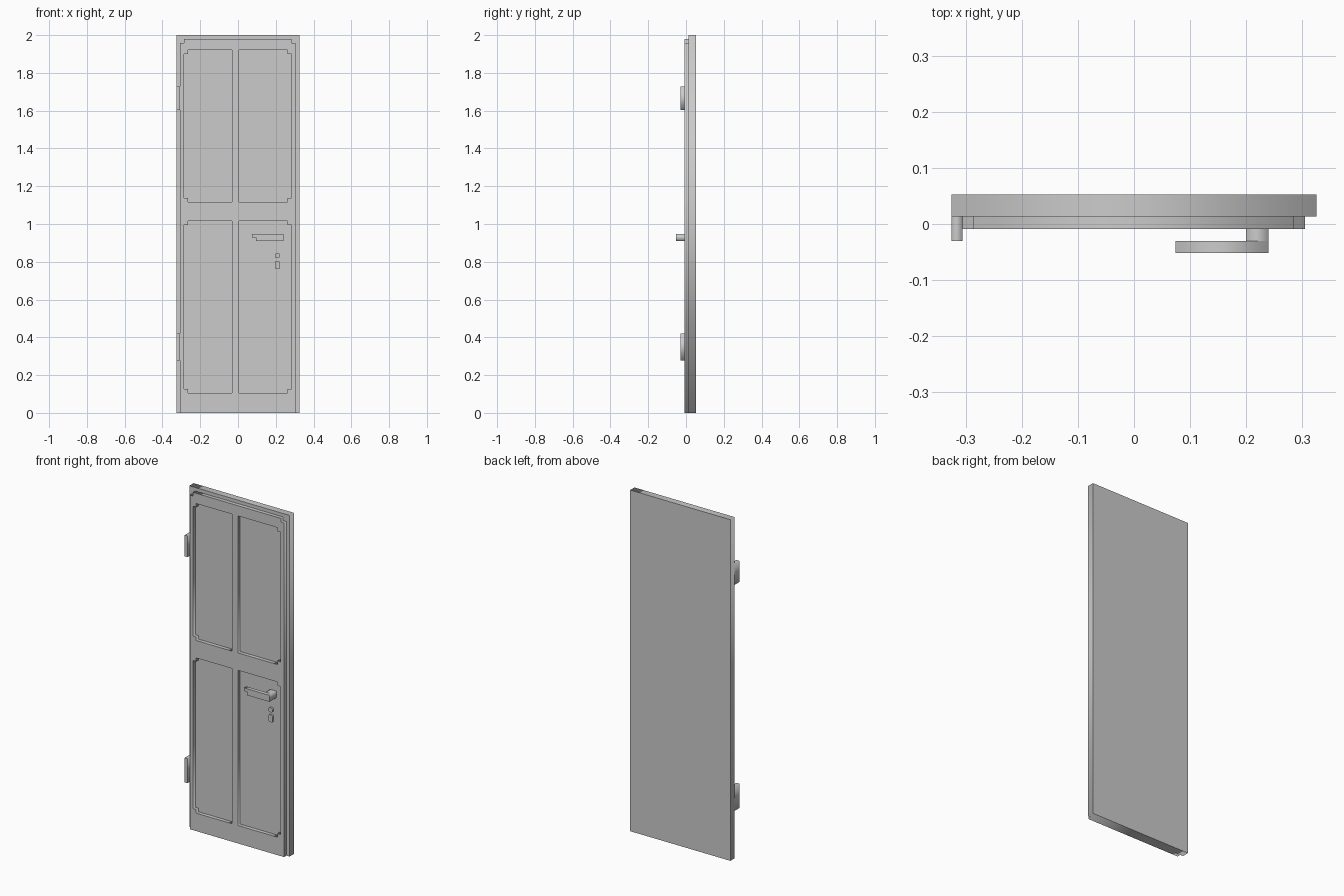
import bpy

if "Cube" in bpy.data.objects:
    bpy.data.objects.remove(bpy.data.objects["Cube"])

N = 0.021                                   # size of the stepped corners
BACK, MID, FRONT = 0.053, 0.013, -0.009     # depth of slab back, panel face, frame face


def plate(name, outlines, y0, y1):
    """Extrude closed x/z outlines between two depths; inner outlines become holes."""
    cu = bpy.data.curves.new(name, 'CURVE')
    cu.dimensions = '2D'
    cu.fill_mode = 'BOTH'
    cu.extrude = abs(y1 - y0) / 2
    for pts in outlines:
        sp = cu.splines.new('POLY')
        sp.points.add(len(pts) - 1)
        for p, (x, z) in zip(sp.points, pts):
            p.co = (x, z, 0, 1)
        sp.use_cyclic_u = True
    ob = bpy.data.objects.new(name, cu)
    bpy.context.collection.objects.link(ob)
    ob.location.y = (y0 + y1) / 2
    ob.rotation_euler.x = 1.5707963
    bpy.ops.object.select_all(action='DESELECT')
    ob.select_set(True)
    bpy.context.view_layer.objects.active = ob
    bpy.ops.object.convert(target='MESH')


def rect(x0, x1, z0, z1):
    return [(x0, z0), (x1, z0), (x1, z1), (x0, z1)]


def panel(inner, outer, z0, z1):
    """Panel opening with stepped corners on its outer side."""
    s = outer - N if outer > 0 else outer + N
    return [(inner, z0), (s, z0), (s, z0 + N), (outer, z0 + N),
            (outer, z1 - N), (s, z1 - N), (s, z1), (inner, z1)]


def octagon(x0, x1, z0, z1, c):
    return [(x0 + c, z0), (x1 - c, z0), (x1, z0 + c), (x1, z1 - c),
            (x1 - c, z1), (x0 + c, z1), (x0, z1 - c), (x0, z0 + c)]


# Door slab
plate("door_slab", [rect(-0.325, 0.325, 0, 2)], MID, BACK)

# Raised front frame with four openings
frame = [(-0.306, 0), (0.305, 0), (0.305, 1.98 - N), (0.284, 1.98 - N),
         (0.284, 1.98), (-0.286, 1.98), (-0.286, 1.98 - N), (-0.306, 1.98 - N)]
openings = [panel(i, o, z0, z1)
            for z0, z1 in ((0.105, 1.015), (1.117, 1.92))
            for i, o in ((-0.032, -0.286), (0.005, 0.282))]
plate("front_frame", [frame] + openings, FRONT, MID)

# Hinges
for name, z0, z1 in (("lower_hinge", 0.278, 0.421), ("upper_hinge", 1.603, 1.727)):
    plate(name, [rect(-0.325, -0.306, z0, z1)], -0.03, MID)

# Handle: stem and stepped lever
plate("handle_stem", [rect(0.2, 0.24, 0.909, 0.947)], -0.03, MID)
plate("handle_lever", [[(0.095, 0.909), (0.24, 0.909), (0.24, 0.947), (0.074, 0.947),
                        (0.074, 0.929), (0.095, 0.929)]], -0.052, -0.03)

# Keyhole fittings
plate("key_cylinder", [octagon(0.196, 0.222, 0.819, 0.845, 0.006)], 0.003, MID)
plate("key_slot", [octagon(0.196, 0.222, 0.761, 0.803, 0.004)], 0.003, MID)
